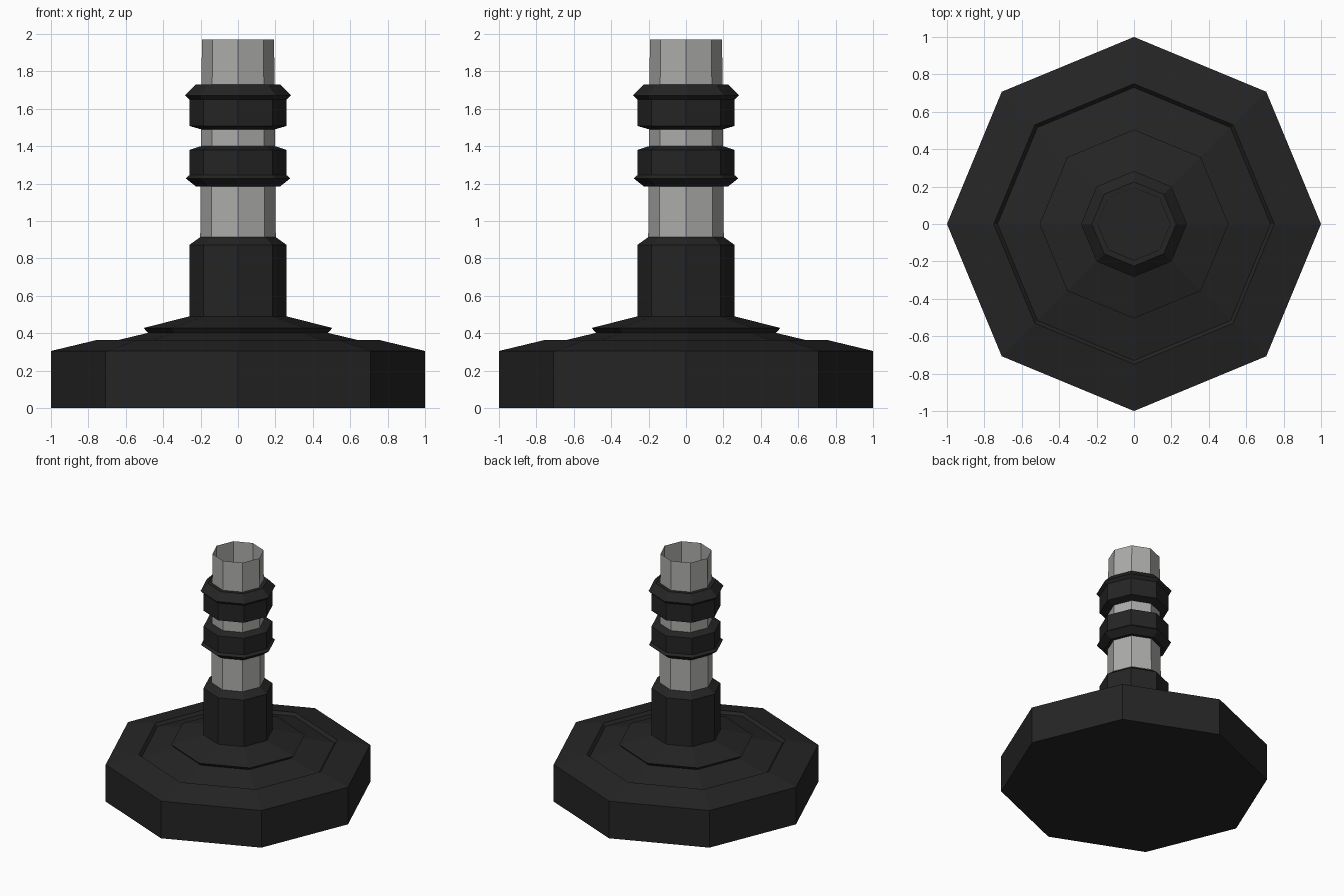
import bpy, bmesh, math

if "Cube" in bpy.data.objects:
    bpy.data.objects.remove(bpy.data.objects["Cube"])

SIDES = 8


def material(name, rgb):
    m = bpy.data.materials.new(name)
    m.diffuse_color = (*rgb, 1.0)
    m.use_nodes = True
    m.node_tree.nodes["Principled BSDF"].inputs["Base Color"].default_value = m.diffuse_color
    return m


black = material("black_plastic", (0.018, 0.018, 0.018))
metal = material("grey_metal", (0.41, 0.41, 0.40))


def lathe(name, profile, mat):
    """Spin an (r, z) profile into an octagonal part; r = 0 makes a centre point."""
    bm = bmesh.new()
    rings = []
    for r, z in profile:
        if r == 0:
            rings.append([bm.verts.new((0, 0, z))] * SIDES)
        else:
            rings.append([bm.verts.new((r * math.cos(math.tau * i / SIDES),
                                        r * math.sin(math.tau * i / SIDES), z))
                          for i in range(SIDES)])
    for lo, hi in zip(rings, rings[1:]):
        for i in range(SIDES):
            j = (i + 1) % SIDES
            bm.faces.new(list(dict.fromkeys((lo[i], lo[j], hi[j], hi[i]))))
    mesh = bpy.data.meshes.new(name)
    bm.to_mesh(mesh)
    bm.free()
    mesh.materials.append(mat)
    ob = bpy.data.objects.new(name, mesh)
    bpy.context.collection.objects.link(ob)
    return ob


# Wide foot with a stepped groove around the raised middle
lathe("base", [(0, 0), (1, 0), (1, 0.305), (0.75, 0.365), (0.73, 0.342),
               (0.48, 0.402)], black)

# Flared skirt and sleeve, closed at the top under the tube
lathe("sleeve", [(0.48, 0.402), (0.505, 0.428), (0.26, 0.49), (0.26, 0.872),
                 (0.20, 0.915), (0, 0.915)], black)

# Open, slightly tapered metal tube
lathe("tube", [(0.202, 0.915), (0.193, 1.97)], metal)

# Two collars with their flared rims facing away from each other
lathe("lower_collar", [(0.199, 1.185), (0.225, 1.185), (0.28, 1.228),
                       (0.26, 1.245), (0.26, 1.38), (0.198, 1.40)], black)
lathe("upper_collar", [(0.197, 1.49), (0.26, 1.508), (0.26, 1.65),
                       (0.283, 1.672), (0.225, 1.73), (0.195, 1.73)], black)
